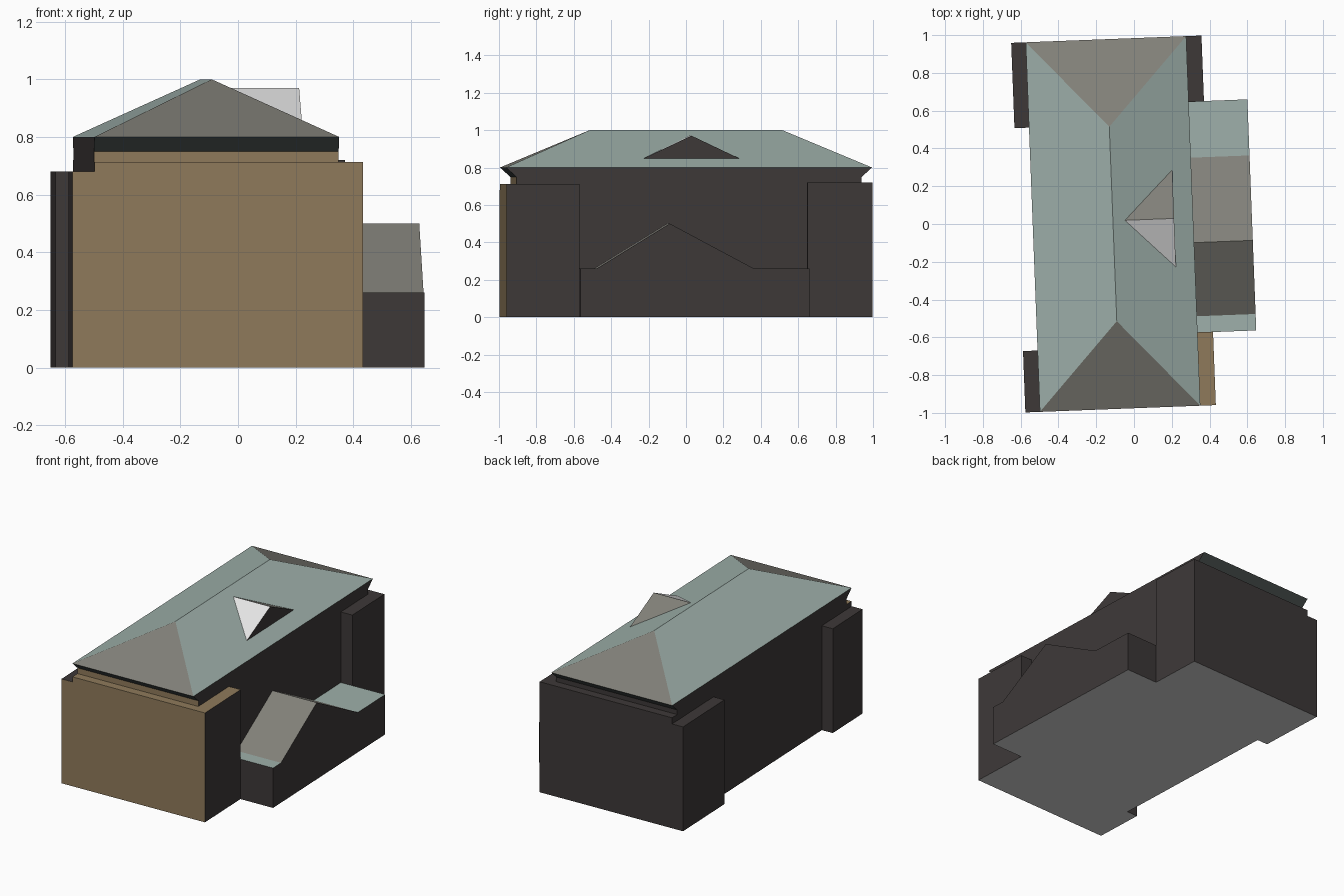
import bpy, bmesh, math
from mathutils import Matrix

if "Cube" in bpy.data.objects:
    bpy.data.objects.remove(bpy.data.objects["Cube"])

# Whole building is turned slightly: local u = width, v = length
PLACE = Matrix.Translation((-0.111, 0.0, 0)) @ Matrix.Rotation(math.radians(2.2), 4, 'Z')


def material(name, rgb):
    m = bpy.data.materials.new(name)
    m.diffuse_color = (*rgb, 1)
    m.use_nodes = True
    m.node_tree.nodes["Principled BSDF"].inputs["Base Color"].default_value = m.diffuse_color
    return m


TEAL = material("pale_teal_roof", (0.345, 0.435, 0.405))
GREY = material("warm_grey_roof", (0.22, 0.216, 0.190))
BROWN = material("brown_front", (0.275, 0.195, 0.105))
DARK = material("dark_wall", (0.047, 0.040, 0.039))
SOFFIT = material("dark_green_soffit", (0.075, 0.09, 0.086))
WHITE = material("white_dormer", (0.85, 0.85, 0.85))
BASE = material("underside_grey", (0.65, 0.65, 0.65))


def make(name, verts, faces, mats=()):
    bm = bmesh.new()
    vs = [bm.verts.new(p) for p in verts]
    for f in faces:
        bm.faces.new([vs[i] for i in f])
    bmesh.ops.recalc_face_normals(bm, faces=bm.faces)
    me = bpy.data.meshes.new(name)
    bm.to_mesh(me)
    bm.free()
    for m in mats:
        me.materials.append(m)
    ob = bpy.data.objects.new(name, me)
    bpy.context.collection.objects.link(ob)
    return ob


def extrude_u(name, profile, u0, u1):
    """Solid from a (v, z) profile swept across the width."""
    n = len(profile)
    verts = [(u, v, z) for u in (u0, u1) for v, z in profile]
    faces = [list(range(n)), list(range(n, 2 * n))]
    faces += [(i, (i + 1) % n, n + (i + 1) % n, n + i) for i in range(n)]
    return make(name, verts, faces)


def block(name, u0, u1, v0, v1, h):
    return extrude_u(name, [(v0, 0), (v1, 0), (v1, h), (v0, h)], u0, u1)


W, L, R = 0.425, 0.979, 0.515   # half width, half length, half ridge

# Main body with ledges and slanted soffits at both ends
walls = extrude_u("walls", [
    (-L, 0), (L, 0), (L, 0.72), (L - 0.055, 0.72), (L - 0.055, 0.75), (L, 0.8),
    (-L, 0.8), (-L + 0.055, 0.75), (-L + 0.055, 0.713), (-L, 0.713)], -W, W)

# Corner blocks and side annex with gable, fused to the body
extras = [
    block("front_left_block", -0.502, -0.3, -L, -0.654, 0.68),
    block("rear_left_block", -0.502, -0.3, 0.527, L, 0.68),
    block("front_right_block", 0.3, 0.507, -L, -0.590, 0.713),
    block("rear_right_block", 0.3, 0.506, 0.630, L, 0.72),
    extrude_u("annex", [(-0.592, 0), (0.632, 0), (0.632, 0.26), (0.335, 0.26),
                        (-0.115, 0.5), (-0.505, 0.26), (-0.592, 0.26)], 0.3, 0.736),
]
for e in extras:
    mod = walls.modifiers.new(e.name, 'BOOLEAN')
    mod.operation, mod.solver, mod.object = 'UNION', 'EXACT', e
deps = bpy.context.evaluated_depsgraph_get()
fused = bpy.data.meshes.new_from_object(walls.evaluated_get(deps))
walls.modifiers.clear()
walls.data = fused
for e in extras:
    bpy.data.objects.remove(e)

# Open the body under the roof and colour the walls by direction
fused.materials.clear()
for m in (DARK, BROWN, TEAL, GREY, BASE, SOFFIT):
    fused.materials.append(m)
bm = bmesh.new()
bm.from_mesh(fused)
bmesh.ops.delete(bm, geom=[f for f in bm.faces if f.calc_center_median().z > 0.799],
                 context='FACES')
for f in bm.faces:
    c, n = f.calc_center_median(), f.normal
    if n.z < -0.9:                      # underside
        f.material_index = 4
    elif n.z < -0.3:                    # soffits
        f.material_index = 5
    elif n.z > 0.9:                     # annex flats, front ledge, block tops
        f.material_index = 2 if c.z < 0.3 else int(c.z > 0.69 and c.y < -0.5)
    elif n.z > 0.3:                     # annex gable
        f.material_index = 3
    else:                               # front wall brown, the rest dark
        f.material_index = int(n.y < -0.9 and c.y < -0.9)
bm.to_mesh(fused)
bm.free()

# Hip roof: teal long slopes, grey ends
roof = make("hip_roof",
            [(-W, -L, 0.8), (W, -L, 0.8), (W, L, 0.8), (-W, L, 0.8), (0, -R, 1), (0, R, 1)],
            [(0, 1, 4), (1, 2, 5, 4), (2, 3, 5), (3, 0, 4, 5)], (TEAL, GREY))
for p in roof.data.polygons:
    p.material_index = int(abs(p.normal.y) > abs(p.normal.x))

# Dormer on the right slope: dark gable face, white and grey slopes
dormer = make("dormer",
              [(0.062, 0.017, 0.97), (0.324, 0.017, 0.97),
               (0.324, -0.240, 0.848), (0.324, 0.274, 0.848)],
              [(0, 2, 1), (0, 1, 3), (1, 2, 3)], (DARK, WHITE, GREY))
for p in dormer.data.polygons:
    p.material_index = 0 if abs(p.normal.x) > 0.9 else (1 if p.normal.y < 0 else 2)

for ob in (walls, roof, dormer):
    ob.matrix_world = PLACE
